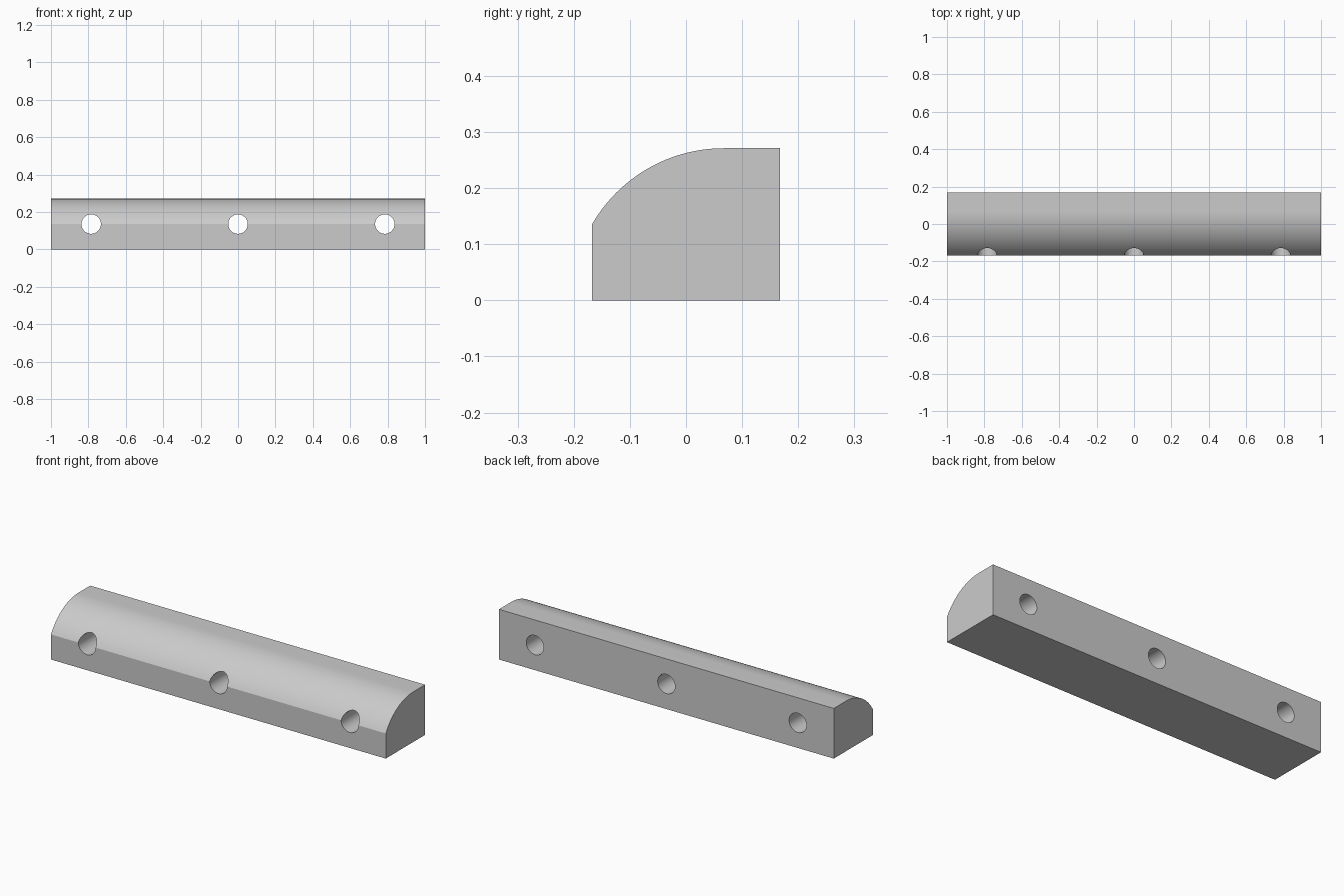
import bpy
import bmesh
from math import sin, cos, pi, radians
from mathutils import Matrix

cube = bpy.data.objects.get("Cube")
if cube:
    bpy.data.objects.remove(cube, do_unlink=True)

LENGTH = 2.0
HALF_DEPTH = 0.1675
RADIUS = 0.271
ARC_CENTRE_Y = -HALF_DEPTH + RADIUS * cos(radians(30))
HOLE_RADIUS = 0.052
HOLE_SPACING = 0.785

grey = bpy.data.materials.new("light_grey")
grey.use_nodes = True
colour = (0.6, 0.6, 0.6, 1)
grey.diffuse_color = colour
grey.node_tree.nodes["Principled BSDF"].inputs["Base Color"].default_value = colour


def make_object(name, bm):
    bmesh.ops.recalc_face_normals(bm, faces=bm.faces)
    mesh = bpy.data.meshes.new(name)
    bm.to_mesh(mesh)
    bm.free()
    mesh.materials.append(grey)
    obj = bpy.data.objects.new(name, mesh)
    bpy.context.collection.objects.link(obj)
    return obj


# Bar: flat base, back and front lip, with a rounded upper front
steps = 24
profile = [(-HALF_DEPTH, 0), (HALF_DEPTH, 0), (HALF_DEPTH, RADIUS)]
for i in range(steps + 1):
    a = radians(90 + 60 * i / steps)
    profile.append((ARC_CENTRE_Y + RADIUS * cos(a), RADIUS * sin(a)))
bm = bmesh.new()
end = bm.faces.new([bm.verts.new((-LENGTH / 2, y, z)) for y, z in profile])
swept = bmesh.ops.extrude_face_region(bm, geom=[end], use_keep_orig=True)
moved = [g for g in swept["geom"] if isinstance(g, bmesh.types.BMVert)]
bmesh.ops.translate(bm, vec=(LENGTH, 0, 0), verts=moved)
bar = make_object("rounded_bar", bm)

# Three screw holes running front to back
bm = bmesh.new()
for x in (-HOLE_SPACING, 0, HOLE_SPACING):
    place = Matrix.Translation((x, 0, RADIUS / 2)) @ Matrix.Rotation(pi / 2, 4, "X")
    bmesh.ops.create_cone(bm, cap_ends=True, segments=48, radius1=HOLE_RADIUS,
                          radius2=HOLE_RADIUS, depth=1, matrix=place)
cutter = make_object("hole_cutter", bm)
cutter.hide_render = True

drill = bar.modifiers.new("screw_holes", "BOOLEAN")
drill.operation = "DIFFERENCE"
drill.solver = "EXACT"
drill.object = cutter
bpy.ops.object.select_all(action="DESELECT")
bar.select_set(True)
bpy.context.view_layer.objects.active = bar
bpy.ops.object.modifier_apply(modifier=drill.name)
bpy.data.objects.remove(cutter, do_unlink=True)

bpy.ops.object.shade_smooth_by_angle(angle=radians(20))
